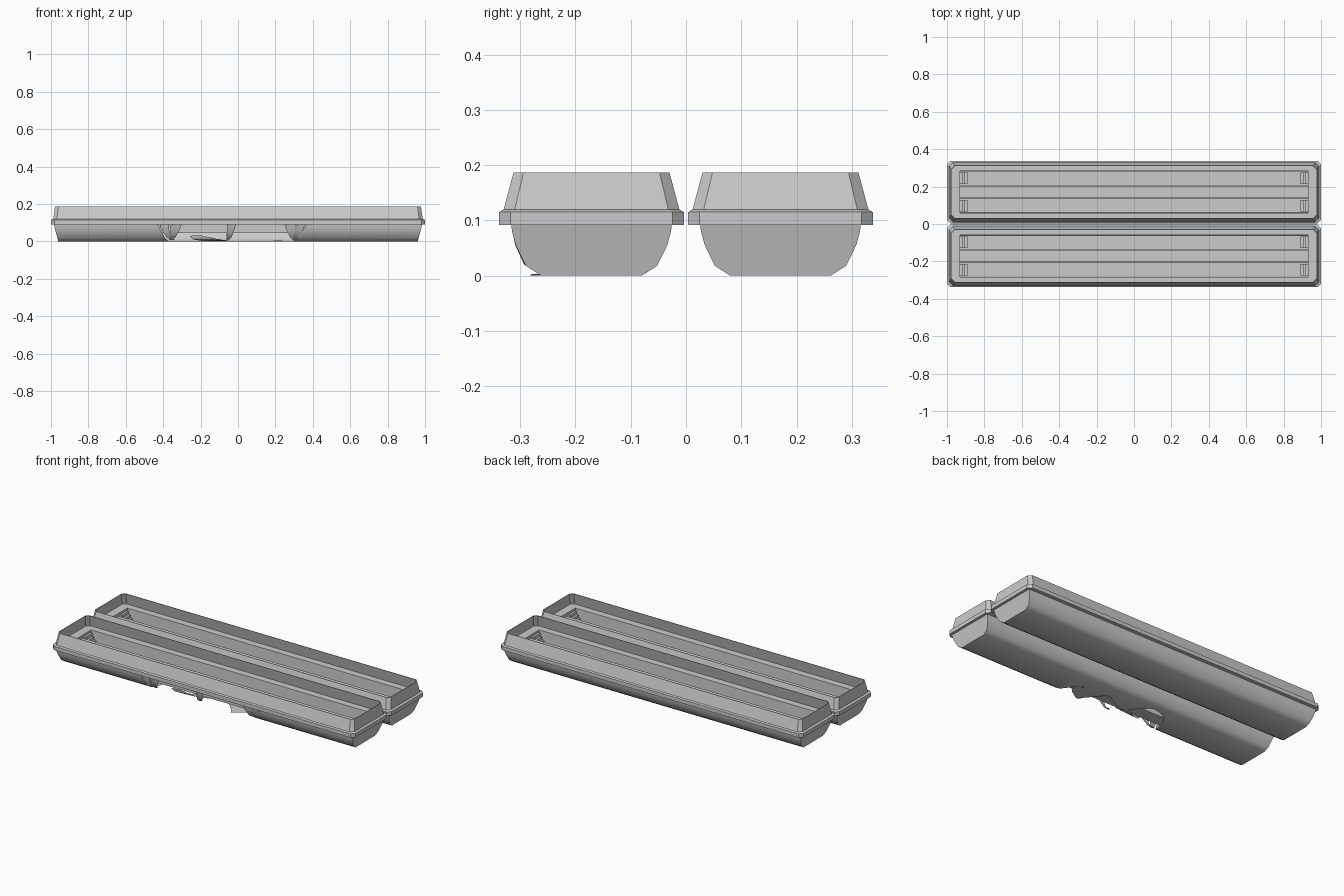
import bpy, bmesh, math

if "Cube" in bpy.data.objects:
    bpy.data.objects.remove(bpy.data.objects["Cube"])

PITCH = 0.171            # pod centre line offset
HULL = [(-.145, .092), (-.144, .08), (-.137, .055), (-.119, .018), (-.091, 0)]
HULL += [(-y, z) for y, z in reversed(HULL)]
ARC = [0]
for a, b in zip(HULL, HULL[1:]):
    ARC.append(ARC[-1] + math.dist(a, b))


def finish(name, bm, smooth=None):
    bmesh.ops.remove_doubles(bm, verts=bm.verts, dist=1e-5)
    bmesh.ops.recalc_face_normals(bm, faces=bm.faces)
    me = bpy.data.meshes.new(name)
    bm.to_mesh(me)
    bm.free()
    ob = bpy.data.objects.new(name, me)
    bpy.context.collection.objects.link(ob)
    if smooth:
        bpy.context.view_layer.objects.active = ob
        ob.select_set(True)
        bpy.ops.object.shade_smooth_by_angle(angle=math.radians(smooth))
        ob.select_set(False)
    return ob


def skin(bm, rows, closed=False):
    """Bridge rows of points with quads."""
    vs = [[bm.verts.new(p) for p in r] for r in rows]
    n = len(rows[0])
    for a, b in zip(vs, vs[1:]):
        for i in range(n if closed else n - 1):
            j = (i + 1) % n
            bm.faces.new((a[i], a[j], b[j], b[i]))


def ring(cy, hx, hy, z, c):
    """Rectangle with cut corners."""
    q = [(hx, hy - c), (hx - c, hy), (c - hx, hy), (-hx, hy - c),
         (-hx, c - hy), (c - hx, -hy), (hx - c, -hy), (hx, c - hy)]
    return [(x, cy + y, z) for x, y in q]


def at_arc(s):
    for i in range(len(HULL) - 1):
        if s <= ARC[i + 1]:
            t = (s - ARC[i]) / (ARC[i + 1] - ARC[i])
            return [HULL[i][k] + t * (HULL[i + 1][k] - HULL[i][k]) for k in (0, 1)]
    return HULL[-1]


def lerp_table(tab, x):
    for (x0, v0), (x1, v1) in zip(tab, tab[1:]):
        if x0 <= x <= x1:
            return v0 + (v1 - v0) * (x - x0) / (x1 - x0)
    return 0


# Torn edge of the damaged hull: position along length, skin lost around section
TORN = [(-.43, 0), (-.38, .1), (-.35, .2), (-.3, .25), (-.22, .27), (-.15, .2),
        (-.1, .15), (-.05, .17), (.04, .22), (.12, .17), (.22, .21), (.3, .1), (.37, 0)]


def make_hull(name, cy, torn):
    bm = bmesh.new()

    def end(sx):
        return [(sx * (.985 - (.092 - z) * .26), cy + y, z) for y, z in HULL]
    rows = [end(-1)]
    if torn:
        for i in range(41):
            x = -.43 + .02 * i
            s0 = lerp_table(torn, x)
            rows.append([(x, cy + p[0], p[1]) for p in (at_arc(max(s, s0)) for s in ARC)])
    rows.append(end(1))
    # drop collapsed corners along the torn edge
    for a, b in zip(rows, rows[1:]):
        for i in range(len(HULL) - 1):
            pts = []
            for p in (a[i], a[i + 1], b[i + 1], b[i]):
                if all(math.dist(p, q) > 1e-6 for q in pts):
                    pts.append(p)
            if len(pts) > 2:
                bm.faces.new([bm.verts.new(p) for p in pts])
    for sx in (-1, 1):
        bm.faces.new([bm.verts.new(p) for p in end(sx)])
    finish(name, bm, 48)


def make_rim(name, cy):
    bm = bmesh.new()
    skin(bm, [ring(cy, .975, .14, .092, .012),
              ring(cy, 1, .167, .092, .02), ring(cy, 1, .167, .115, .02),
              ring(cy, .988, .159, .12, .02), ring(cy, .978, .141, .187, .018),
              ring(cy, .975, .138, .187, .017), ring(cy, .982, .153, .119, .018),
              ring(cy, .93, .112, .119, 0.0005)], closed=True)
    finish(name, bm)


def make_floor(name, cy):
    lo, hi, mid = .046, .119, .1
    prof = [(-.112, hi), (-.11, lo), (-.035, lo), (-.033, mid)]
    prof += [(-y, z) for y, z in reversed(prof)]
    bm = bmesh.new()
    skin(bm, [[(x, cy + y, z) for y, z in prof] for x in (-.93, .93)])
    for x in (-.93, .93):
        skin(bm, [[(x, cy - .112, z) for z in (lo, hi)], [(x, cy + .112, z) for z in (lo, hi)]])
    finish(name, bm)


def box(bm, x0, x1, y0, y1, z0, z1):
    skin(bm, [[(x0, y0, z), (x1, y0, z), (x1, y1, z), (x0, y1, z)] for z in (z0, z1)], True)
    bm.faces.new([bm.verts.new(p) for p in
                  [(x0, y0, z1), (x1, y0, z1), (x1, y1, z1), (x0, y1, z1)]])


def make_steps(name, cy):
    bm = bmesh.new()
    for sx in (-1, 1):
        for sy in (-1, 1):
            for k in range(3):
                xs = sorted((sx * .93, sx * (.917 - .013 * k)))
                ys = sorted((cy + sy * .042, cy + sy * .104))
                box(bm, *xs, *ys, .046, .106 - .018 * k)
    finish(name, bm)


def make_shard(name, rows):
    """Strip of torn skin: rows of (x left, x right, y, z)."""
    bm = bmesh.new()
    skin(bm, [[(a, y, z), (b, y + .004, z + .003)] for a, b, y, z in rows])
    finish(name, bm, 40)


for tag, cy, torn in (("front", -PITCH, TORN), ("rear", PITCH, None)):
    make_hull(tag + "_hull", cy, torn)
    make_rim(tag + "_rim_and_wall", cy)
    make_floor(tag + "_trough_floor", cy)
    make_steps(tag + "_end_steps", cy)

# Torn strips hanging from the rim: x at left, x at right, sideways drift of the tip
STRIPS = [("left_outer", -.42, -.37, .05), ("left_inner", -.36, -.30, -.03),
          ("middle", -.06, -.01, -.02), ("right_inner", .25, .31, .03),
          ("right_outer", .31, .36, -.04)]
for label, a, b, d in STRIPS:
    w = b - a
    make_shard("torn_strip_" + label, [
        (a, b, -.316, .089), (a + .1 * w + d * .2, b - .15 * w + d * .2, -.309, .055),
        (a + .2 * w + d * .6, b - .25 * w + d * .6, -.293, .02),
        (a + .4 * w + d, b - .4 * w + d, -.268, .006)])

# Loose strips curling off the bottom plate
make_shard("curled_plate_left", [(-.14, -.05, -.2, .001), (-.2, -.07, -.24, .004),
                                 (-.24, -.12, -.255, .012), (-.26, -.2, -.262, .03)])
make_shard("curled_plate_right", [(.06, .24, -.18, .001), (.1, .24, -.22, .002),
                                  (.13, .22, -.25, 0), (.15, .17, -.283, 0)])
